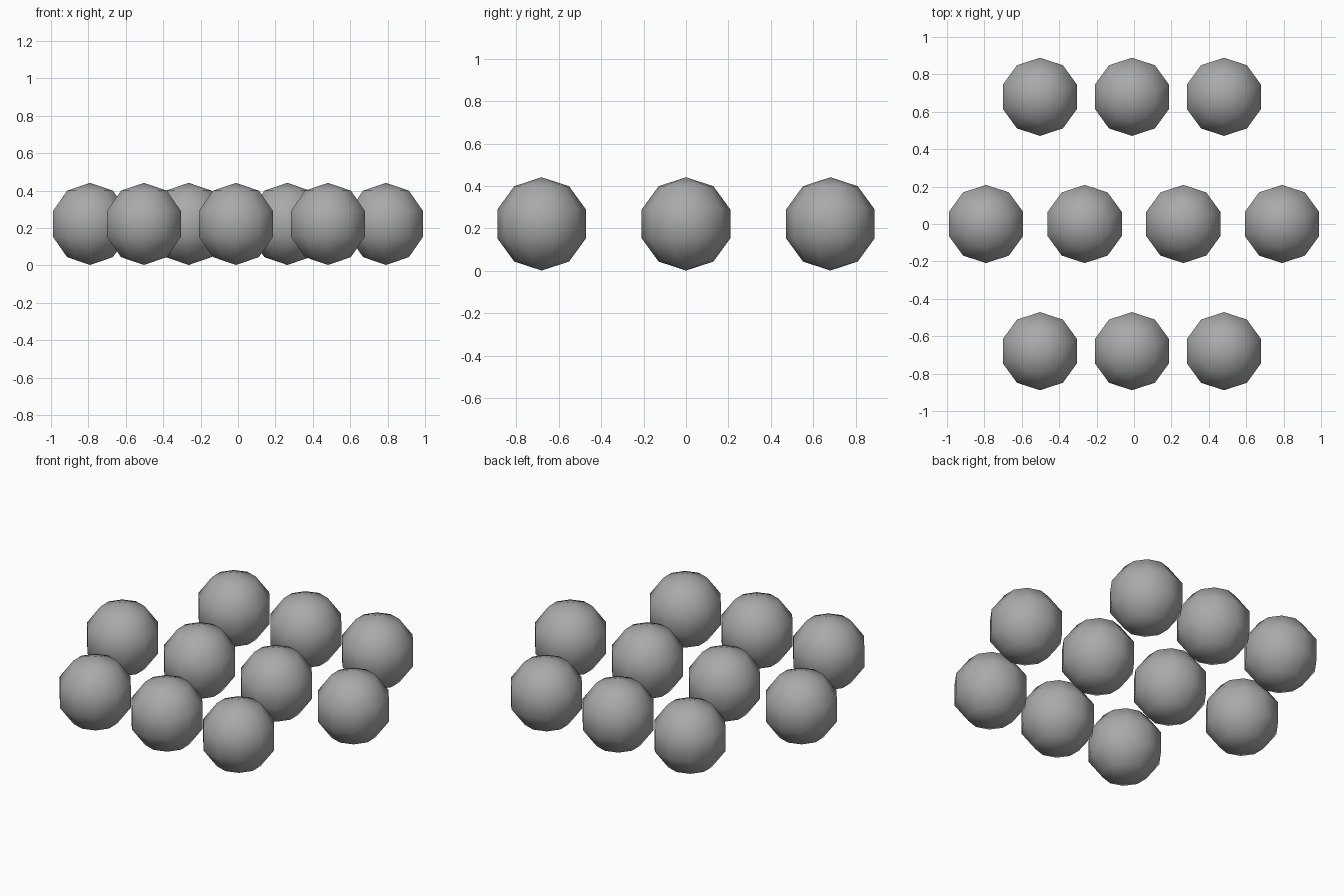
import bpy

cube = bpy.data.objects.get("Cube")
if cube:
    bpy.data.objects.remove(cube, do_unlink=True)

RADIUS = 0.2195

# Plain grey material
grey = bpy.data.materials.new("mid_grey")
grey.use_nodes = True
colour = (0.4, 0.4, 0.4, 1)
grey.diffuse_color = colour
grey.node_tree.nodes["Principled BSDF"].inputs["Base Color"].default_value = colour


def add_ball(name, x, y):
    """Coarse smooth-shaded ball resting on the floor."""
    bpy.ops.mesh.primitive_uv_sphere_add(
        segments=10, ring_count=5, radius=RADIUS, location=(x, y, RADIUS + 0.002))
    ball = bpy.context.object
    ball.name = name
    ball.data.materials.append(grey)
    bpy.ops.object.shade_smooth()


# Three staggered rows: name, y, x of the middle, spacing, count
rows = [
    ("front", -0.68, -0.011, 0.492, 3),
    ("middle", 0.0, 0.0, 0.5275, 4),
    ("back", 0.68, -0.011, 0.492, 3),
]
for row, y, mid, gap, count in rows:
    for i in range(count):
        add_ball(f"{row}_row_ball_{i + 1}", mid + (i - (count - 1) / 2) * gap, y)
